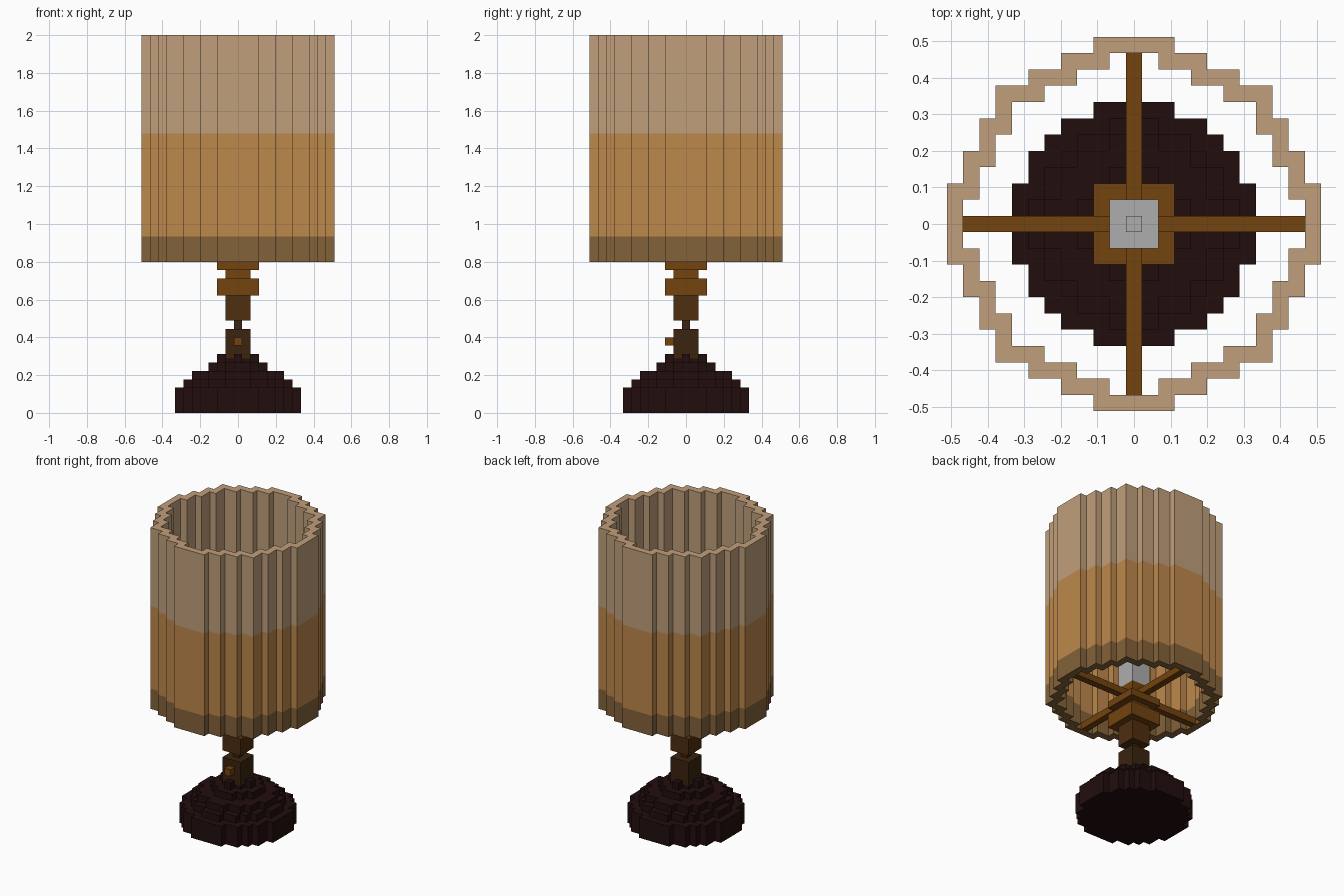
import bpy
import bmesh

U = 2 / 45  # size of one block

cube = bpy.data.objects.get("Cube")
if cube:
    bpy.data.objects.remove(cube, do_unlink=True)


def material(name, hex_code):
    srgb = [int(hex_code[i:i + 2], 16) / 255 for i in (0, 2, 4)]
    lin = [c / 12.92 if c <= 0.04045 else ((c + 0.055) / 1.055) ** 2.4 for c in srgb]
    mat = bpy.data.materials.new(name)
    mat.use_nodes = True
    mat.diffuse_color = (*lin, 1)
    bsdf = next(n for n in mat.node_tree.nodes if n.type == 'BSDF_PRINCIPLED')
    bsdf.inputs["Base Color"].default_value = (*lin, 1)
    return mat


TAN = material("pale tan", "C19F7B")
AMBER = material("amber", "BD884C")
UMBER = material("dull brown", "84623A")
WOOD = material("warm wood", "73430E")
MID_WOOD = material("dark wood", "4E2E10")
DEEP_WOOD = material("deep wood", "3B230E")
BASE = material("near black brown", "220D0D")
WHITE = material("bulb grey", "AEAEAE")


def block_layer(name, cells, levels, mats):
    """Extrude a set of grid cells through the levels, one material per band."""
    bm = bmesh.new()

    def face(points, index):
        f = bm.faces.new([bm.verts.new([c * U for c in p]) for p in points])
        f.material_index = index

    for i, j in cells:
        a, b, c, d = i - .5, i + .5, j - .5, j + .5
        corners = [(a, c), (b, c), (b, d), (a, d)]
        face([(*p, levels[-1]) for p in corners], len(mats) - 1)
        face([(*p, levels[0]) for p in reversed(corners)], 0)
        for k, (di, dj) in enumerate([(0, -1), (1, 0), (0, 1), (-1, 0)]):
            if (i + di, j + dj) in cells:
                continue
            p, q = corners[k], corners[(k + 1) % 4]
            for n in range(len(mats)):
                lo, hi = levels[n], levels[n + 1]
                face([(*p, lo), (*q, lo), (*q, hi), (*p, hi)], n)
    bmesh.ops.remove_doubles(bm, verts=bm.verts, dist=1e-4)
    bmesh.ops.dissolve_limit(bm, angle_limit=0.02, verts=bm.verts,
                             edges=bm.edges, delimit={'MATERIAL'})
    mesh = bpy.data.meshes.new(name)
    bm.to_mesh(mesh)
    bm.free()
    for m in mats:
        mesh.materials.append(m)
    obj = bpy.data.objects.new(name, mesh)
    bpy.context.collection.objects.link(obj)
    return obj


def rows(widths):
    """Cells of a symmetric outline from the reach of each row."""
    n = len(widths)
    return {(i, j) for j in range(1 - n, n)
            for i in range(-widths[abs(j)], widths[abs(j)] + 1)}


def disc(r):
    span = range(-r, r + 1)
    return {(i, j) for i in span for j in span if i * i + j * j < (r + .3) ** 2}


def square(r):
    return rows([r] * (r + 1))


# Open shade with three colour bands
outer = rows([11, 11, 11, 10, 10, 9, 9, 8, 8, 6, 4, 2])
inner = rows([10, 10, 9, 9, 8, 8, 7, 7, 5, 3, 1])
block_layer("shade", outer - inner, [18, 21, 33.3, 45], [UMBER, AMBER, TAN])

# Stepped round base
for n, (r, lo, hi) in enumerate([(7, 0, 3), (6, 3, 4), (5, 4, 5), (3, 5, 6)]):
    block_layer(f"base_step_{n + 1}", disc(r), [lo, hi], [BASE])
block_layer("base_collar", square(1), [6, 6.5], [BASE])

# Studs around the foot of the stem
for n, cell in enumerate([(2, 0), (0, 2), (-2, 0), (0, -2)]):
    block_layer(f"base_stud_{n + 1}", {cell}, [6, 7], [BASE])

# Stem, collars, socket and bulb, from bottom to top
for name, r, lo, hi, mat in [
    ("lower_stem", 1, 6.5, 10, DEEP_WOOD),
    ("stem_neck", 0, 10, 11, DEEP_WOOD),
    ("upper_stem", 1, 11, 14, MID_WOOD),
    ("lower_collar", 2, 14, 16, WOOD),
    ("collar_neck", 1, 16, 17, WOOD),
    ("upper_collar", 2, 17, 18, WOOD),
    ("socket", 1, 18, 20, WOOD),
    ("bulb", 1, 20, 25, WHITE),
    ("bulb_tip", 0, 25, 26, WHITE),
]:
    block_layer(name, square(r), [lo, hi], [mat])

# Switch on the front of the stem
block_layer("switch", {(0, -2)}, [8, 9], [WOOD])

# Four spokes that carry the shade
for n, (dx, dy) in enumerate([(1, 0), (0, 1), (-1, 0), (0, -1)]):
    block_layer(f"shade_spoke_{n + 1}", {(dx * k, dy * k) for k in range(2, 11)},
                [18, 19], [WOOD])
